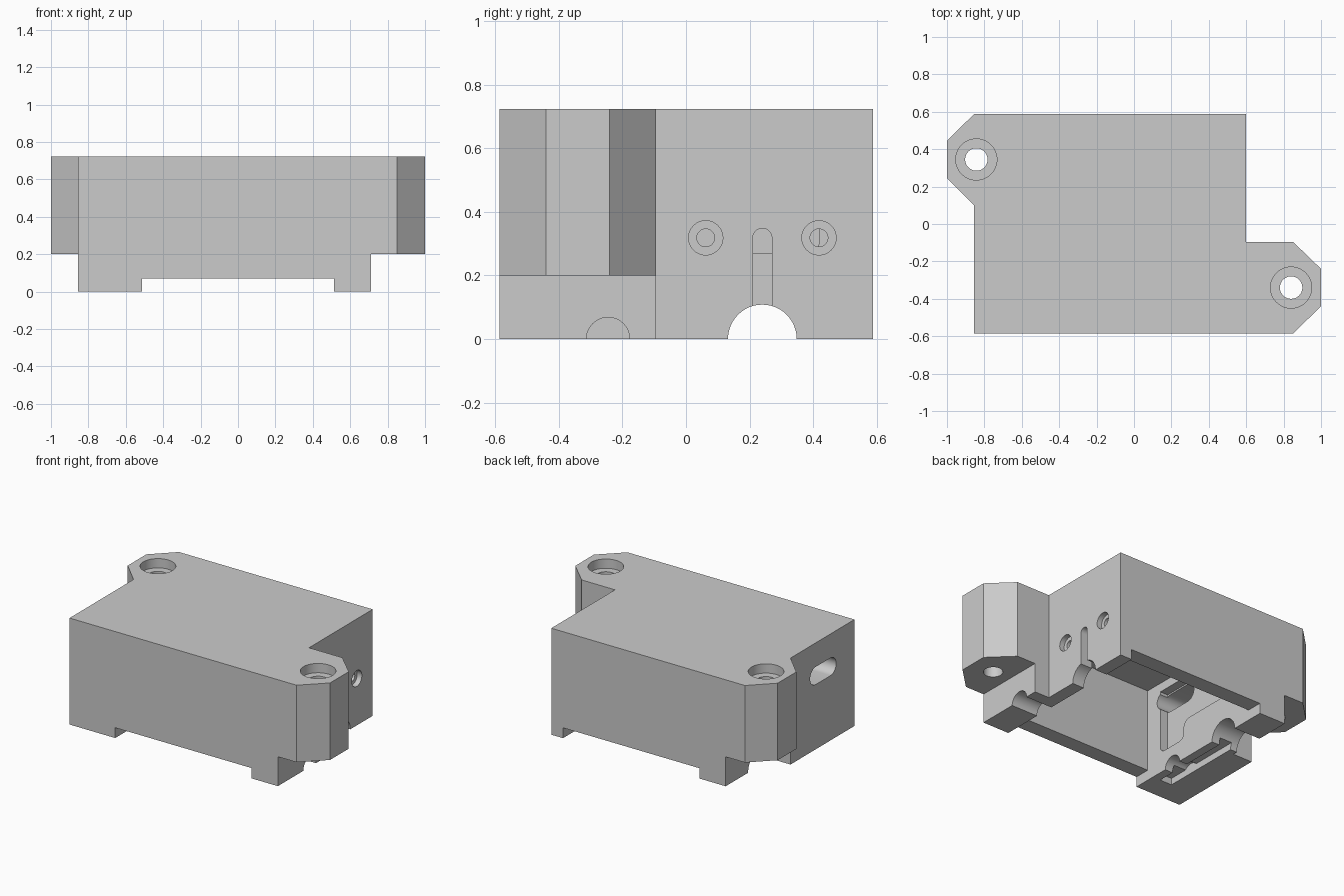
import bpy
import bmesh
import math

cube = bpy.data.objects.get("Cube")
if cube:
    bpy.data.objects.remove(cube, do_unlink=True)

grey = bpy.data.materials.new("plain grey")
grey.use_nodes = True
grey.diffuse_color = (0.6, 0.6, 0.6, 1)
grey.node_tree.nodes["Principled BSDF"].inputs["Base Color"].default_value = (0.6, 0.6, 0.6, 1)


def prism(name, pts, axis, lo, hi):
    """Extrude a flat outline along an axis: 'z' takes (x, y), 'x' takes (y, z)."""
    place = (lambda a, b, d: (a, b, d)) if axis == "z" else (lambda a, b, d: (d, a, b))
    bm = bmesh.new()
    bottom = [bm.verts.new(place(a, b, lo)) for a, b in pts]
    top = [bm.verts.new(place(a, b, hi)) for a, b in pts]
    bm.faces.new(bottom)
    bm.faces.new(top)
    n = len(pts)
    for i in range(n):
        j = (i + 1) % n
        bm.faces.new((bottom[i], bottom[j], top[j], top[i]))
    bmesh.ops.recalc_face_normals(bm, faces=bm.faces)
    me = bpy.data.meshes.new(name)
    bm.to_mesh(me)
    bm.free()
    me.materials.append(grey)
    ob = bpy.data.objects.new(name, me)
    bpy.context.collection.objects.link(ob)
    return ob


def rect(a0, a1, b0, b1):
    return [(a0, b0), (a1, b0), (a1, b1), (a0, b1)]


def arc(ca, cb, r, start, end, n):
    return [(ca + r * math.cos(math.radians(start + (end - start) * i / n)),
             cb + r * math.sin(math.radians(start + (end - start) * i / n)))
            for i in range(n + 1)]


def circle(ca, cb, r, n=48):
    return arc(ca, cb, r, 0, 360, n)[:-1]


# Block with two chamfered mounting ears
outline = [(-0.855, -0.586), (0.85, -0.586), (1, -0.44), (1, -0.24), (0.85, -0.095),
           (0.6, -0.095), (0.6, 0.588), (-0.855, 0.588), (-1, 0.445), (-1, 0.245),
           (-0.855, 0.10)]
housing = prism("housing", outline, "z", 0, 0.723)


def cut(pts, axis, lo, hi):
    cutter = prism("cutter", pts, axis, lo, hi)
    cutter.hide_render = True
    mod = housing.modifiers.new("cut", "BOOLEAN")
    mod.operation = "DIFFERENCE"
    mod.solver = "EXACT"
    mod.object = cutter
    bpy.context.view_layer.update()
    dg = bpy.context.evaluated_depsgraph_get()
    result = bpy.data.meshes.new_from_object(housing.evaluated_get(dg))
    housing.modifiers.clear()
    housing.data = result
    bpy.data.objects.remove(cutter, do_unlink=True)


# Space under the ears
cut(rect(0.71, 1.2, -0.8, 0), "z", -0.1, 0.2)
cut(rect(-1.2, -0.71, 0.10, 0.8), "z", -0.1, 0.2)

# Low gap between the feet, then the deep cavity
cut(rect(-0.512, 0.512, -0.8, 0.8), "z", -0.1, 0.07)
cut(rect(-0.512, 0.512, -0.48, 0.48), "z", -0.1, 0.63)

# Counterbored ear holes
for x, y in ((0.84, -0.34), (-0.843, 0.345)):
    cut(circle(x, y, 0.11), "z", 0.66, 0.8)
    cut(circle(x, y, 0.06), "z", 0.1, 0.8)

# Half-round shaft and cable channels in the feet
cut(circle(0.24, 0, 0.108), "x", -1.2, 1.2)
cut(circle(-0.245, 0, 0.068), "x", -0.66, 1.2)

# Trench joining the channels under the thick foot
cut(rect(-0.66, -0.57, -0.43, 0.24), "z", -0.1, 0.045)

# Counterbored screw holes in the thin side wall
for y in (0.062, 0.418):
    cut(circle(y, 0.318, 0.054, 32), "x", 0.565, 0.7)
    cut(circle(y, 0.318, 0.028, 32), "x", 0.4, 0.7)

# Upright slot above the shaft channel
cut([(0.21, 0.05), (0.27, 0.05)] + arc(0.24, 0.318, 0.03, 0, 180, 16), "x", 0.4, 0.7)

# Stepped recess on the inside of the thick wall
recess = ([(0.42, 0.57), (-0.36, 0.57)] + arc(-0.32, 0.18, 0.04, 180, 270, 6)
          + arc(-0.18, 0.18, 0.04, 270, 360, 6) + arc(-0.08, 0.21, 0.06, 180, 90, 6)
          + arc(0.38, 0.31, 0.04, 270, 360, 6))
cut(recess, "x", -0.57, -0.4)

# Rounded window through the thick wall
cut(arc(-0.17, 0.5, 0.06, -90, 90, 16) + arc(-0.33, 0.5, 0.06, 90, 270, 16), "x", -1.0, -0.4)

# Smooth the round walls, keep the edges sharp
bpy.ops.object.select_all(action="DESELECT")
housing.select_set(True)
bpy.context.view_layer.objects.active = housing
bpy.ops.object.shade_smooth_by_angle(angle=math.radians(30))
